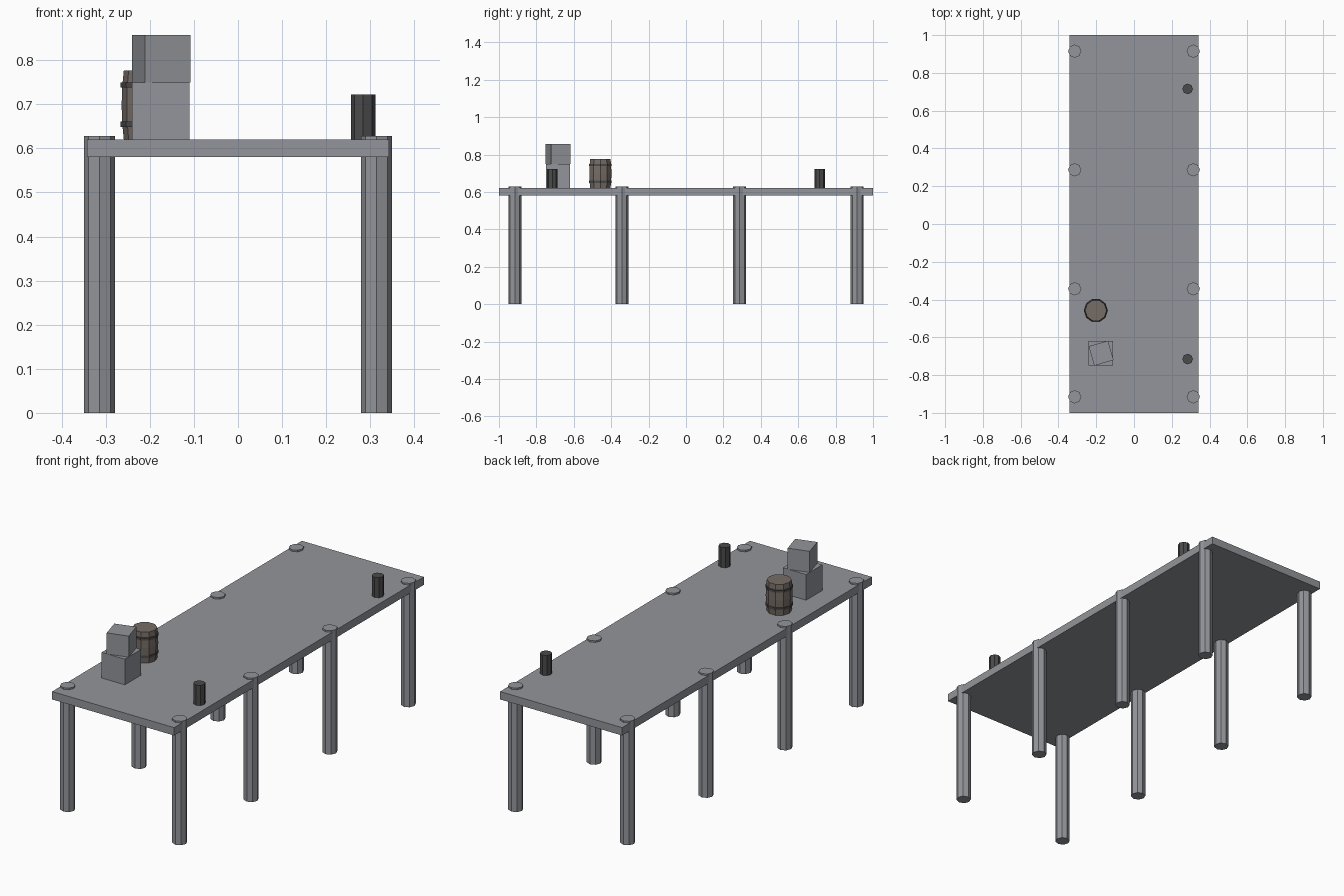
import bpy
import math

cube = bpy.data.objects.get("Cube")
if cube:
    bpy.data.objects.remove(cube, do_unlink=True)


def material(name, rgb):
    m = bpy.data.materials.new(name)
    m.use_nodes = True
    m.diffuse_color = (*rgb, 1)
    m.node_tree.nodes["Principled BSDF"].inputs["Base Color"].default_value = (*rgb, 1)
    return m


GREY = material("weathered grey", (0.29, 0.30, 0.325))
BROWN = material("barrel brown", (0.18, 0.15, 0.132))
IRON = material("dark iron", (0.07, 0.07, 0.07))


def box(name, size, center, turn=0):
    bpy.ops.mesh.primitive_cube_add(size=1, location=center, rotation=(0, 0, turn))
    ob = bpy.context.object
    ob.name = name
    ob.scale = size
    ob.data.materials.append(GREY)
    return ob


def lathe(name, profile, sides, x, y, mat):
    """Closed faceted solid from (radius, height) pairs, bottom to top."""
    verts = [(r * math.cos(math.tau * i / sides), r * math.sin(math.tau * i / sides), z)
             for r, z in profile for i in range(sides)]
    faces = [tuple(reversed(range(sides))),
             tuple(range(len(verts) - sides, len(verts)))]
    for k in range(len(profile) - 1):
        for i in range(sides):
            a, b = k * sides + i, k * sides + (i + 1) % sides
            faces.append((a, b, b + sides, a + sides))
    mesh = bpy.data.meshes.new(name)
    mesh.from_pydata(verts, [], faces)
    mesh.materials.append(mat)
    ob = bpy.data.objects.new(name, mesh)
    ob.location = (x, y, 0)
    bpy.context.collection.objects.link(ob)
    return ob


# Deck and the posts that poke through it
TOP = 0.62
box("deck", (0.684, 2, 0.04), (0, 0, TOP - 0.02))
for side, x in (("left", 0.314), ("right", -0.314)):
    for n, y in enumerate((-0.915, -0.343, 0.287, 0.915)):
        lathe(f"{side}_post_{n + 1}", [(0.035, 0), (0.035, 0.628)], 8, x, y, GREY)

# Mooring bollards along the left edge
for end, y in (("front", -0.715), ("back", 0.715)):
    lathe(f"{end}_bollard", [(0.028, TOP), (0.028, 0.722)], 8, 0.284, y, IRON)

# Stacked crates, the upper one turned
box("lower_crate", (0.13, 0.13, 0.13), (-0.175, -0.684, TOP + 0.065))
box("upper_crate", (0.107, 0.107, 0.107), (-0.174, -0.684, 0.8035), math.radians(16))

# Barrel with two hoops
BX, BY = -0.202, -0.458
lathe("barrel", [(0.057, TOP), (0.061, 0.66), (0.062, 0.698), (0.061, 0.737), (0.057, 0.777)],
      10, BX, BY, BROWN)
for name, z in (("lower_hoop", 0.655), ("upper_hoop", 0.744)):
    lathe(name, [(0.064, z - 0.006), (0.064, z + 0.006)], 10, BX, BY, IRON)
